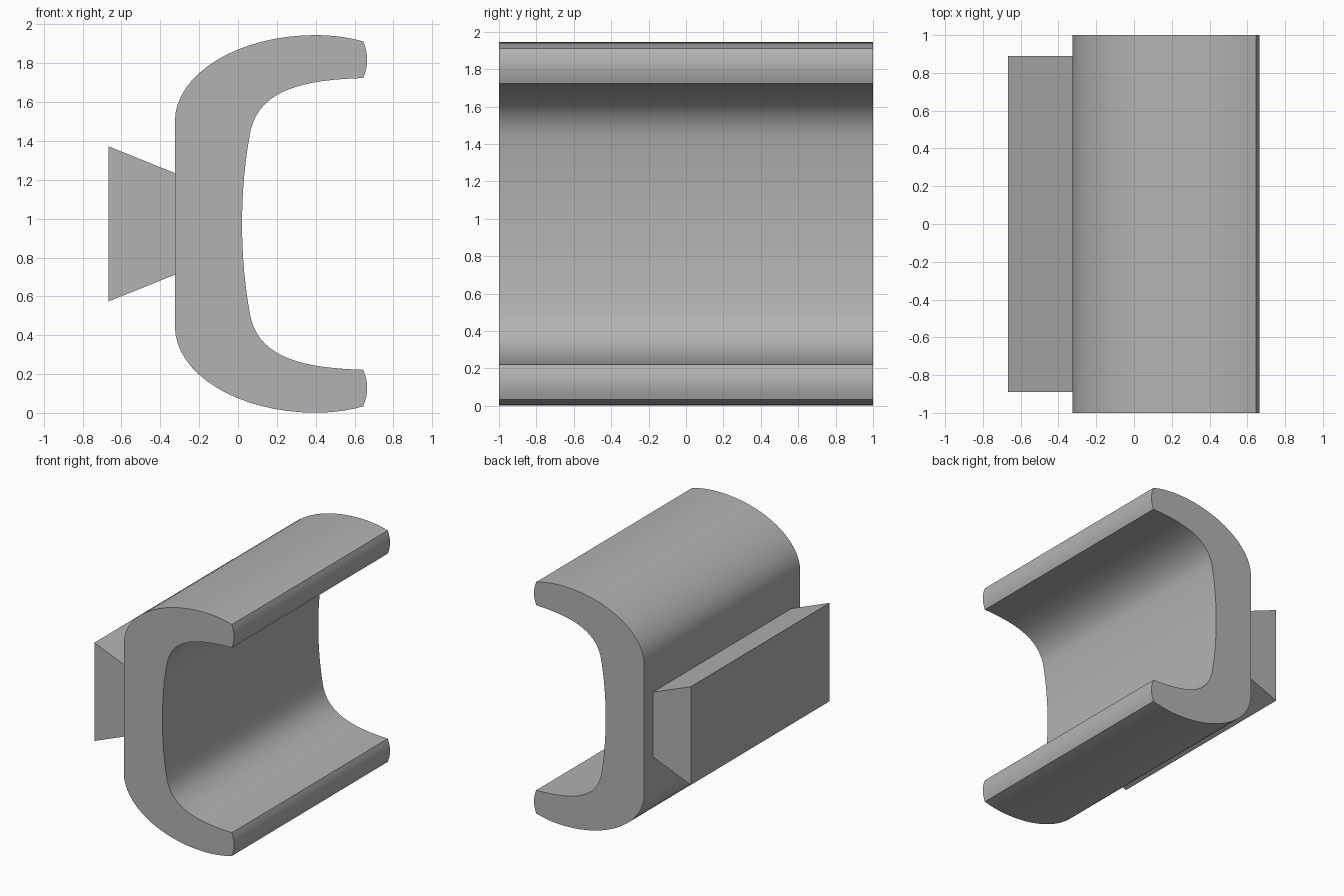
import bpy
import bmesh
from math import radians
from mathutils import Vector
from mathutils.geometry import interpolate_bezier

if "Cube" in bpy.data.objects:
    bpy.data.objects.remove(bpy.data.objects["Cube"])

MID = 0.973  # height of the mirror plane

grey = bpy.data.materials.new("plain grey")
grey.use_nodes = True
colour = (0.45, 0.45, 0.45, 1)
grey.diffuse_color = colour
grey.node_tree.nodes["Principled BSDF"].inputs["Base Color"].default_value = colour


def curve(a, b, c, d, steps):
    """Sample one cubic curve, leaving out its last point."""
    pts = interpolate_bezier(*(Vector((*p, 0)) for p in (a, b, c, d)), steps + 1)
    return [(p.x, p.y) for p in pts[:-1]]


def extrude(name, outline, half_depth):
    """Extrude an (x, z) outline along y."""
    bm = bmesh.new()
    face = bm.faces.new([bm.verts.new((x, -half_depth, z)) for x, z in outline])
    grown = bmesh.ops.extrude_face_region(bm, geom=[face])
    verts = [v for v in grown["geom"] if isinstance(v, bmesh.types.BMVert)]
    bmesh.ops.translate(bm, verts=verts, vec=(0, 2 * half_depth, 0))
    bmesh.ops.recalc_face_normals(bm, faces=bm.faces)
    mesh = bpy.data.meshes.new(name)
    bm.to_mesh(mesh)
    bm.free()
    mesh.materials.append(grey)
    obj = bpy.data.objects.new(name, mesh)
    bpy.context.collection.objects.link(obj)
    return obj


# Upper half of the channel: outer bend, lip, rounded tip, inner bend, inner wall
upper = curve((-0.325, 1.5), (-0.325, 1.745), (0, 1.945), (0.4, 1.945), 16)
upper += curve((0.4, 1.945), (0.48, 1.945), (0.57, 1.935), (0.645, 1.912), 5)
upper += curve((0.645, 1.912), (0.672, 1.845), (0.672, 1.79), (0.645, 1.724), 8)
upper += curve((0.645, 1.724), (0.35, 1.715), (0.12, 1.67), (0.066, 1.46), 16)
upper += curve((0.066, 1.46), (0.035, 1.3), (0.021, 1.14), (0.021, MID), 8)
lower = [(x, 2 * MID - z) for x, z in reversed(upper)]

channel = extrude("curved_channel", upper + [(0.021, MID)] + lower, 1.0)
bpy.ops.object.select_all(action="DESELECT")
channel.select_set(True)
bpy.context.view_layer.objects.active = channel
bpy.ops.object.shade_smooth_by_angle(angle=radians(30))

# Dovetail rail on the back of the channel
rail = [(-0.667, 1.372), (-0.325, 1.235)]
rail += [(x, 2 * MID - z) for x, z in reversed(rail)]
extrude("dovetail_rail", rail, 0.89)
